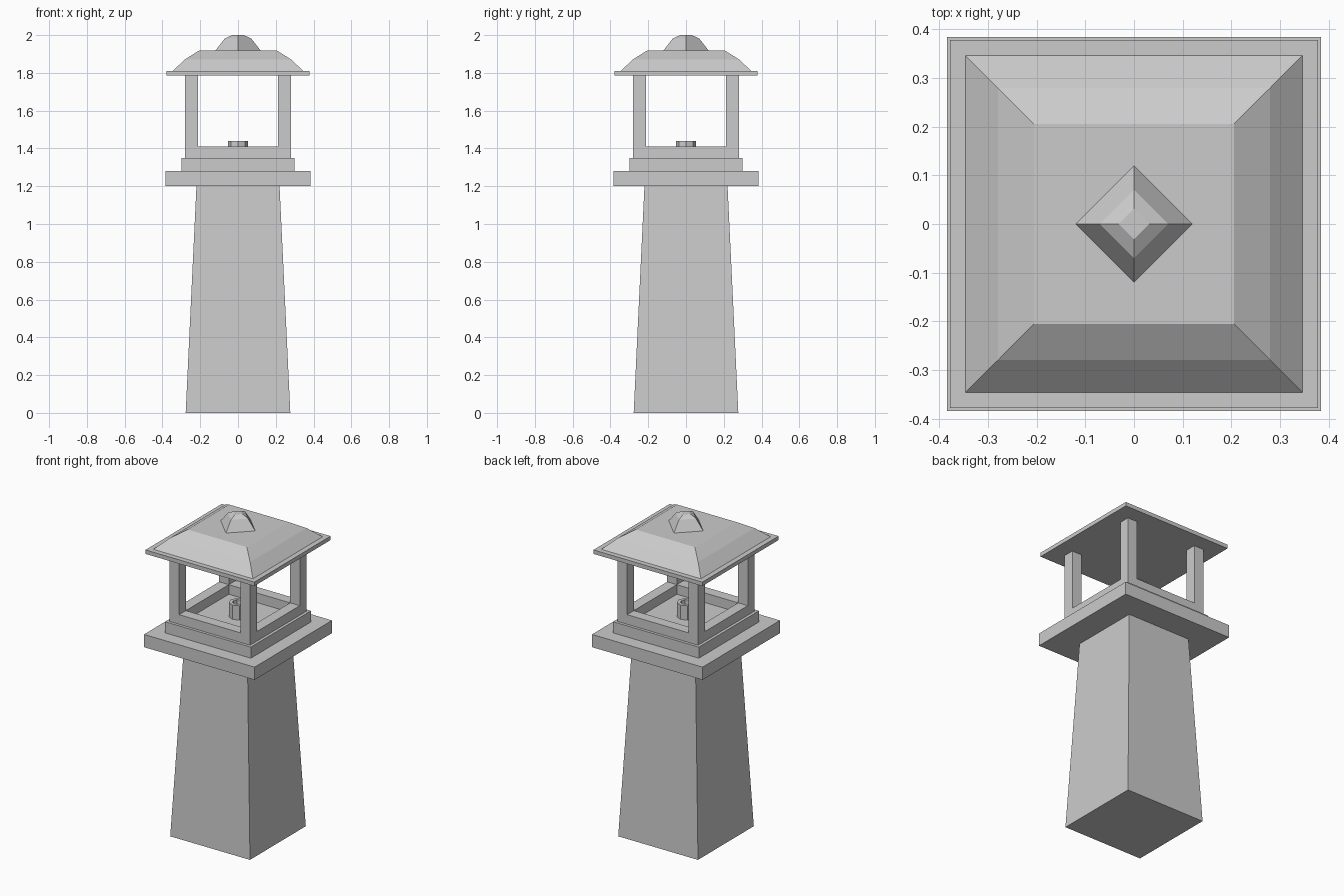
import bpy, bmesh
from math import cos, sin, pi

if "Cube" in bpy.data.objects:
    bpy.data.objects.remove(bpy.data.objects["Cube"])


def finish(name, bm):
    bmesh.ops.recalc_face_normals(bm, faces=bm.faces)
    me = bpy.data.meshes.new(name)
    bm.to_mesh(me)
    bm.free()
    ob = bpy.data.objects.new(name, me)
    bpy.context.collection.objects.link(ob)
    return ob


def stack(name, profile, n=4, phase=pi / 4, k=2 ** 0.5, closed=False):
    """Sweep a (half width, z) profile around n sides; capped, or closed as a ring."""
    bm = bmesh.new()
    loops = [[bm.verts.new((r * k * cos(phase + 2 * pi * i / n),
                            r * k * sin(phase + 2 * pi * i / n), z))
              for i in range(n)] for r, z in profile]
    pairs = list(zip(loops, loops[1:]))
    if closed:
        pairs.append((loops[-1], loops[0]))
    else:
        bm.faces.new(loops[0])
        bm.faces.new(loops[-1])
    for a, b in pairs:
        for i in range(n):
            j = (i + 1) % n
            bm.faces.new((a[i], a[j], b[j], b[i]))
    return finish(name, bm)


def ring(name, inner, outer, z0, z1, **kw):
    return stack(name, [(inner, z0), (outer, z0), (outer, z1), (inner, z1)],
                 closed=True, **kw)


# Tapered pedestal and stepped ledges
stack("pedestal", [(0.277, 0), (0.22, 1.2)])
stack("wide_ledge", [(0.384, 1.2), (0.384, 1.28)])
stack("upper_ledge", [(0.298, 1.28), (0.298, 1.35)])

# Lantern sill and corner posts
ring("lantern_sill", 0.213, 0.28, 1.35, 1.41)
for sx, side in ((-1, "left"), (1, "right")):
    for sy, end in ((-1, "front"), (1, "back")):
        post = stack(f"{end}_{side}_post", [(0.0335, 1.41), (0.0335, 1.785)])
        post.location = (sx * 0.2465, sy * 0.2465, 0)

# Lamp socket on the lantern floor
ring("lamp_socket", 0.032, 0.053, 1.35, 1.44, n=8, phase=0, k=1)

# Roof plate, hipped roof and faceted diamond finial
stack("roof_plate", [(0.378, 1.785), (0.378, 1.81)])
stack("hipped_roof", [(0.346, 1.81), (0.28, 1.872), (0.206, 1.918)])
stack("roof_finial", [(0.12, 1.918), (0.07, 1.982), (0.031, 2.0)], phase=0, k=1)
